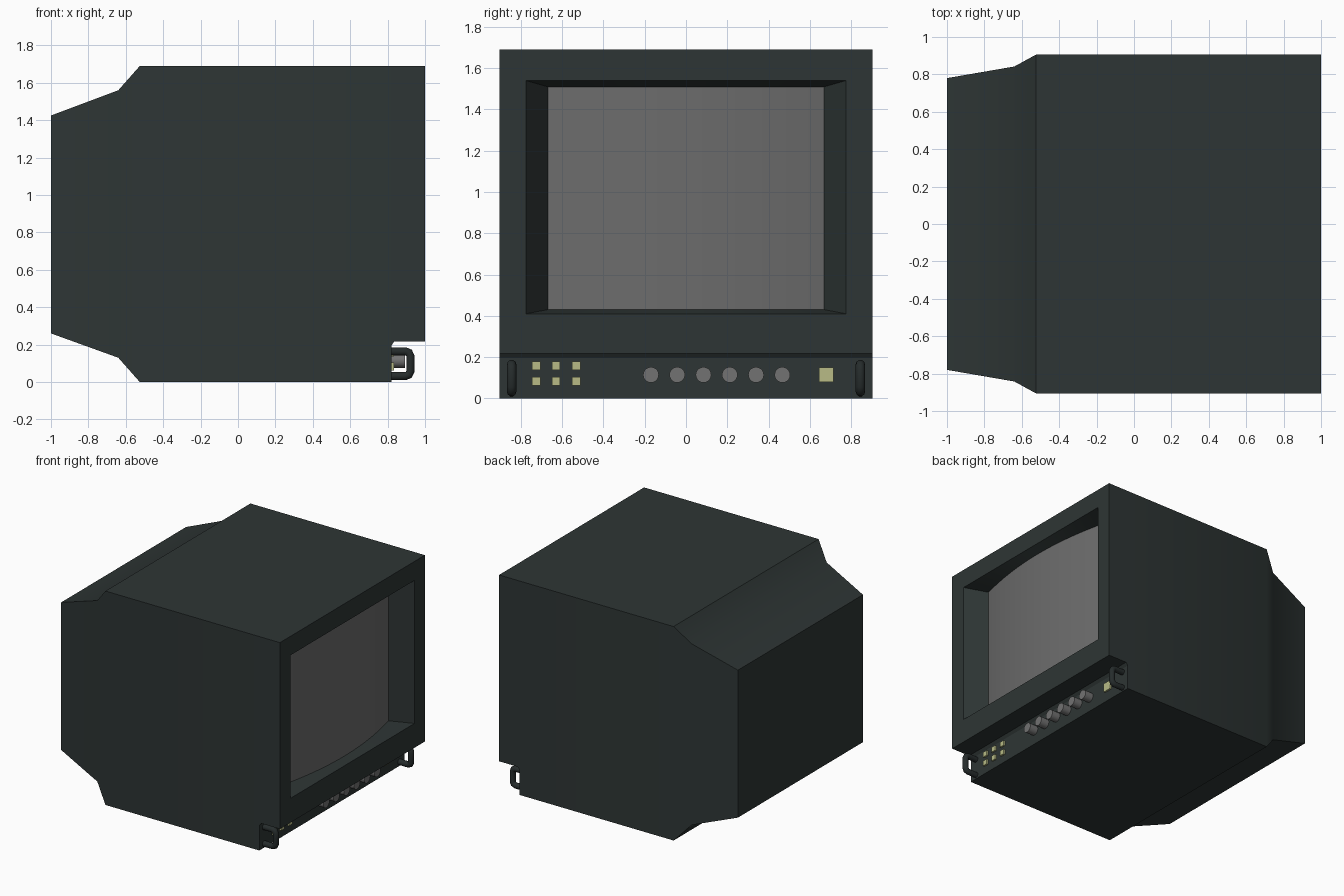
import bpy, bmesh, math

if "Cube" in bpy.data.objects:
    bpy.data.objects.remove(bpy.data.objects["Cube"])


def material(name, rgb):
    m = bpy.data.materials.new(name)
    m.diffuse_color = (*rgb, 1)
    m.use_nodes = True
    m.node_tree.nodes["Principled BSDF"].inputs["Base Color"].default_value = m.diffuse_color
    return m


CASE = material("dark_green_grey", (0.027, 0.036, 0.035))
HANDLE = material("handle_black", (0.019, 0.025, 0.025))
GLASS = material("screen_grey", (0.15, 0.15, 0.15))
KNOB = material("knob_grey", (0.17, 0.17, 0.17))
BUTTON = material("button_cream", (0.48, 0.50, 0.24))


def finish(bm, name, mat, smooth=True):
    bmesh.ops.remove_doubles(bm, verts=bm.verts, dist=1e-5)
    me = bpy.data.meshes.new(name)
    bm.to_mesh(me)
    bm.free()
    me.materials.append(mat)
    ob = bpy.data.objects.new(name, me)
    bpy.context.collection.objects.link(ob)
    if smooth:
        bpy.ops.object.select_all(action='DESELECT')
        ob.select_set(True)
        bpy.context.view_layer.objects.active = ob
        bpy.ops.object.shade_smooth_by_angle(angle=math.radians(30))
    return ob


def rect(bm, x, w, z0, z1):
    return [bm.verts.new((x, y, z)) for y, z in ((-w, z0), (w, z0), (w, z1), (-w, z1))]


# Case: rectangles lofted from the back to the front bezel
bm = bmesh.new()
W, TOP = 0.905, 1.69
sections = [(-1, .78, .26, 1.425), (-.64, .842, .13, 1.56), (-.525, W, 0, TOP),
            (.82, W, 0, TOP), (.82, W, .195, TOP), (.836, W, .218, TOP),
            (1, W, .218, TOP), (1, .775, .41, 1.54)]
rings = [rect(bm, *s) for s in sections]
bm.faces.new(rings[0][::-1])
for i, (a, b) in enumerate(zip(rings, rings[1:])):
    sides = [0] if i == 3 else range(4)          # step: only the control panel face
    for k in sides:
        n = (k + 1) % 4
        bm.faces.new((a[k], a[n], b[n], b[k]))

# Recess walls running back to the bulging screen edge
N = 24
IN_W, IN_Z0, IN_Z1 = 0.67, 0.43, 1.51
ts = [-1 + 2 * i / N for i in range(N + 1)]


def screen_x(t):
    return 0.845 + 0.085 * (1 - t * t)


for zo, zi in ((.41, IN_Z0), (1.54, IN_Z1)):
    outer = [bm.verts.new((1, .775 * t, zo)) for t in ts]
    inner = [bm.verts.new((screen_x(t), IN_W * t, zi)) for t in ts]
    for i in range(N):
        f = (outer[i], outer[i + 1], inner[i + 1], inner[i])
        bm.faces.new(f if zo < 1 else f[::-1])
for s in (-1, 1):
    f = [bm.verts.new(p) for p in ((1, s * .775, .41), (.845, s * IN_W, IN_Z0),
                                   (.845, s * IN_W, IN_Z1), (1, s * .775, 1.54))]
    bm.faces.new(f if s < 0 else f[::-1])
finish(bm, "case", CASE)

# Screen glass
bm = bmesh.new()
lo = [bm.verts.new((screen_x(t), IN_W * t, IN_Z0)) for t in ts]
hi = [bm.verts.new((screen_x(t), IN_W * t, IN_Z1)) for t in ts]
for i in range(N):
    bm.faces.new((lo[i], lo[i + 1], hi[i + 1], hi[i]))
finish(bm, "screen", GLASS)


# Square buttons on the control panel
def button(name, y, z, size, depth):
    bm = bmesh.new()
    bmesh.ops.create_cube(bm, size=1)
    for v in bm.verts:
        v.co = (.82 + v.co.x * depth * 2, y + v.co.y * size, z + v.co.z * size)
    finish(bm, name, BUTTON, False)


for y in (-.725, -.63, -.533):
    for z in (.157, .083):
        button("small_button", y, z, .041, .014)
button("power_button", .68, .114, .07, .014)

# Row of round knobs
for i in range(6):
    bpy.ops.mesh.primitive_cylinder_add(vertices=20, radius=.038, depth=.08,
                                        location=(.852, -.17 + i * .1274, .114),
                                        rotation=(0, math.pi / 2, 0))
    knob = bpy.context.object
    knob.name = "knob"
    knob.data.materials.append(KNOB)
    bpy.ops.object.shade_smooth_by_angle(angle=math.radians(30))

# Tubular handles at both ends of the panel
path = [(.81, .032), (.895, .032), (.914, .039), (.922, .058),
        (.922, .138), (.914, .157), (.895, .164), (.81, .164)]
for s in (-1, 1):
    cu = bpy.data.curves.new("handle", 'CURVE')
    cu.dimensions = '3D'
    cu.bevel_depth = .023
    cu.bevel_resolution = 3
    sp = cu.splines.new('POLY')
    sp.points.add(len(path) - 1)
    for p, (x, z) in zip(sp.points, path):
        p.co = (x, s * .845, z, 1)
    cu.materials.append(HANDLE)
    bpy.context.collection.objects.link(bpy.data.objects.new("handle", cu))
